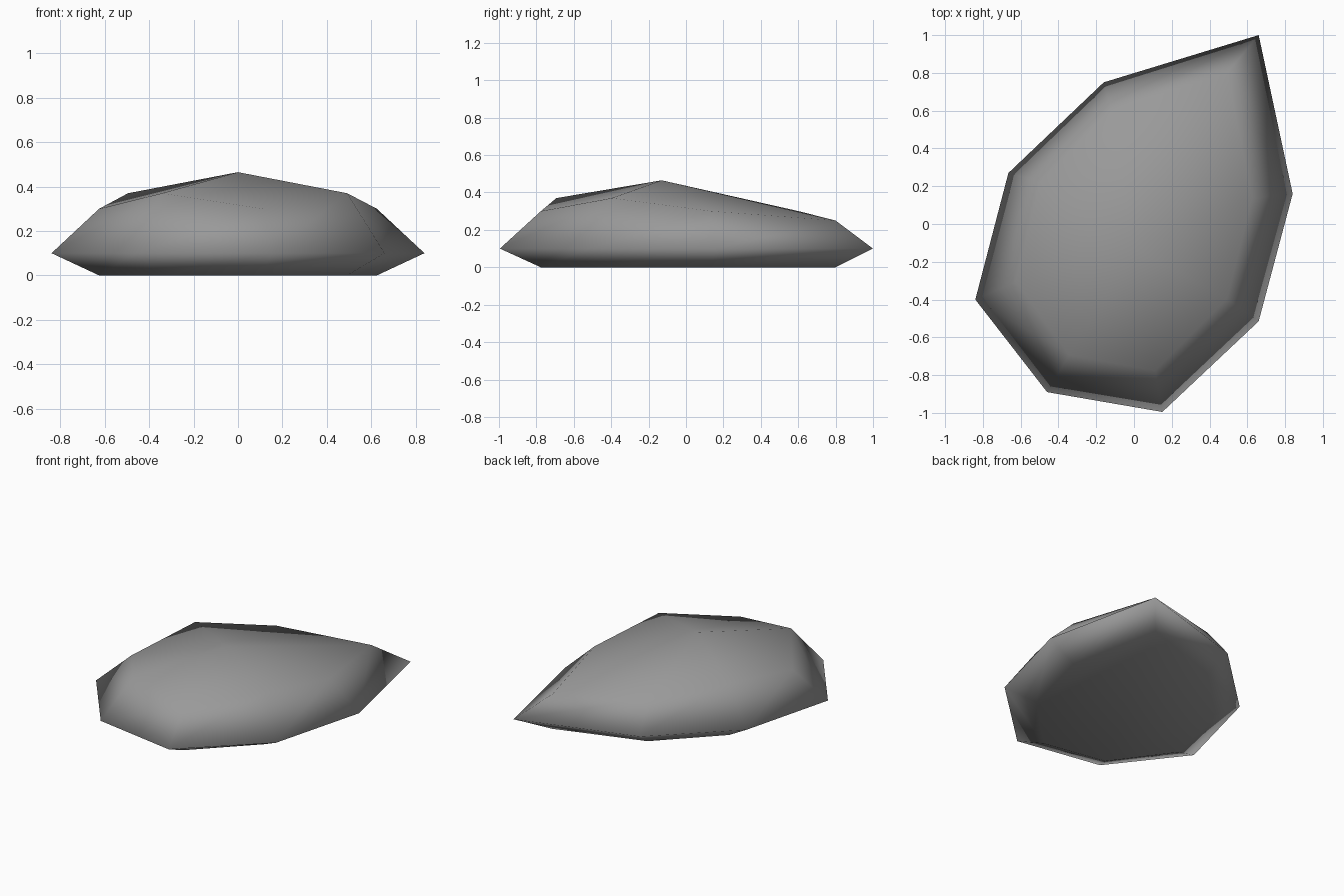
import bpy
import bmesh

cube = bpy.data.objects.get("Cube")
if cube:
    bpy.data.objects.remove(cube, do_unlink=True)

# Stone material
stone = bpy.data.materials.new("stone_grey")
stone.use_nodes = True
grey = (0.32, 0.32, 0.32, 1)
stone.diffuse_color = grey
bsdf = next(n for n in stone.node_tree.nodes if n.type == "BSDF_PRINCIPLED")
bsdf.inputs["Base Color"].default_value = grey

# Widest outline, counter-clockwise from the pointed back corner
outline = [(0.66, 1.0), (-0.16, 0.75), (-0.665, 0.27), (-0.84, -0.40),
           (-0.46, -0.89), (0.15, -0.995), (0.66, -0.515), (0.84, 0.16)]
shoulder_heights = [0.25, 0.30, 0.37, 0.30, 0.37, 0.30, 0.37, 0.30]
INSET_X, INSET_Y, OFFSET_Y = 0.745, 0.79, 0.01

bm = bmesh.new()


def ring(heights, inset):
    sx, sy, oy = (INSET_X, INSET_Y, OFFSET_Y) if inset else (1, 1, 0)
    return [bm.verts.new((x * sx, y * sy + oy, z))
            for (x, y), z in zip(outline, heights)]


def bridge(lower, upper):
    for i in range(len(lower)):
        j = (i + 1) % len(lower)
        bm.faces.new((lower[i], lower[j], upper[j], upper[i]))


# Flat underside, flared rim, uneven shoulder and peak
base = ring([0] * 8, True)
rim = ring([0.1] * 8, False)
shoulder = ring(shoulder_heights, True)
peak = bm.verts.new((0, -0.13, 0.465))
bm.faces.new(base[::-1])
bridge(base, rim)
bridge(rim, shoulder)
for i in range(8):
    bm.faces.new((shoulder[i], shoulder[(i + 1) % 8], peak))

bmesh.ops.recalc_face_normals(bm, faces=bm.faces)
for face in bm.faces:
    face.smooth = True

mesh = bpy.data.meshes.new("rock")
bm.to_mesh(mesh)
bm.free()
mesh.materials.append(stone)
rock = bpy.data.objects.new("rock", mesh)
bpy.context.collection.objects.link(rock)
